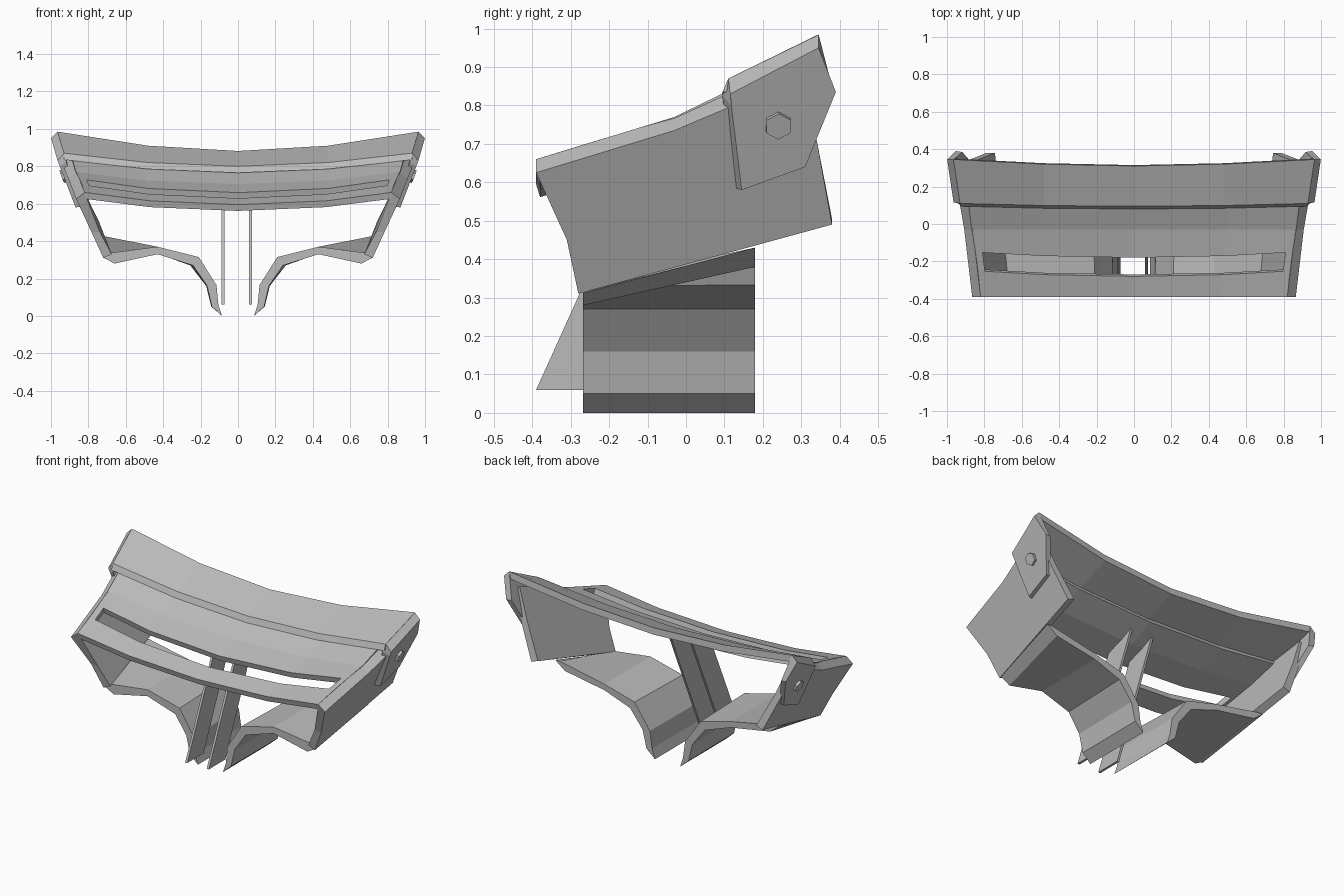
import bpy, bmesh
from mathutils import Vector

cube = bpy.data.objects.get("Cube")
if cube:
    bpy.data.objects.remove(cube, do_unlink=True)

grey = bpy.data.materials.new("mid grey")
grey.use_nodes = True
grey.diffuse_color = (0.5, 0.5, 0.5, 1)
grey.node_tree.nodes["Principled BSDF"].inputs["Base Color"].default_value = (0.5, 0.5, 0.5, 1)


def finish(name, bm):
    bmesh.ops.recalc_face_normals(bm, faces=bm.faces)
    mesh = bpy.data.meshes.new(name)
    bm.to_mesh(mesh)
    bm.free()
    mesh.materials.append(grey)
    obj = bpy.data.objects.new(name, mesh)
    bpy.context.collection.objects.link(obj)
    return obj


def loft(name, sections, mirror=1):
    """Solid through matching closed sections, capped at both ends."""
    bm = bmesh.new()
    loops = [[bm.verts.new((x * mirror, y, z)) for x, y, z in s] for s in sections]
    n = len(loops[0])
    for a, b in zip(loops, loops[1:]):
        for i in range(n):
            j = (i + 1) % n
            bm.faces.new((a[i], a[j], b[j], b[i]))
    bm.faces.new(loops[0])
    bm.faces.new(loops[-1])
    return finish(name, bm)


def side_x(y, z):
    return 0.865 + 0.453 * (z - 0.625) - 0.02 * (y + 0.39)


def flap_x(y, z):
    return 0.965 + 0.38 * (z - 0.83) - 0.05 * (y - 0.11)


# Slotted front panel, rising towards its ends
def end_x(y):
    return 0.82 + 0.13 * (y + 0.39)


def rise(f):
    f = abs(f)
    return 0.035 * f if f < 0.57 else 0.02 + 0.105 * (f - 0.57)


rows = [(-0.39, 0.595), (-0.28, 0.629), (-0.18, 0.659), (-0.03, 0.705), (0.12, 0.778)]
stations = [-1, -0.955, -0.57, 0, 0.57, 0.955, 1]
bm = bmesh.new()
grid = []
for r, (y, z) in enumerate(rows):
    shift = 0.45 if r in (1, 2) else 0
    grid.append([bm.verts.new((f * end_x(y), y + shift * rise(f), z + rise(f)
                               + 0.3 * shift * rise(f))) for f in stations])
for r in range(len(rows) - 1):
    for c in range(len(stations) - 1):
        if r == 1 and 0 < c < 5:
            continue
        bm.faces.new((grid[r][c], grid[r][c + 1], grid[r + 1][c + 1], grid[r + 1][c]))
panel = finish("front_panel", bm)
if panel.data.polygons[0].normal.z < 0:
    panel.data.flip_normals()
solid = panel.modifiers.new("thickness", "SOLIDIFY")
solid.thickness = 0.035
solid.offset = -1

# Rear visor with a folded front lip
visor = []
for k in (-2, -1, 0, 1, 2):
    a, s = abs(k), (k > 0) - (k < 0)
    xf, xr = (0, 0.48, 0.93)[a] * s, (0, 0.48, 0.965)[a] * s
    df, dr = (0, 0.02, 0.07)[a], (0, 0.028, 0.103)[a]
    yf, yr = (0, 0.004, 0.015)[a], (0, 0.01, 0.035)[a]
    visor.append([(xf, 0.095 + yf, 0.80 + df), (xr, 0.31 + yr, 0.882 + dr),
                  (xr, 0.315 + yr, 0.842 + dr), (xf, 0.11 + yf, 0.765 + df),
                  (xf, 0.08 + yf, 0.765 + df)])
loft("visor", visor)

# Outlines of the side panel and visor flap in y and z
side_outer = [(-0.39, 0.625), (-0.31, 0.45), (-0.28, 0.31), (0.38, 0.49),
              (0.34, 0.71), (0.31, 0.87), (0.1, 0.79), (-0.03, 0.735)]
side_lift = [0.035, 0, 0.02, 0.015, 0, 0.02, 0.035, 0.035]
flap_outer = [(0.115, 0.83), (0.345, 0.95), (0.39, 0.835), (0.31, 0.64),
              (0.145, 0.58), (0.118, 0.80)]
flap_inner = [(0.11, 0.87), (0.345, 0.985), (0.385, 0.83), (0.305, 0.643),
              (0.13, 0.585), (0.094, 0.825)]

# Lower wing sections in x and z
wing_front = [(0.085, 0), (0.14, 0.05), (0.165, 0.16), (0.24, 0.27), (0.43, 0.33),
              (0.66, 0.28), (0.72, 0.312), (0.69, 0.336), (0.43, 0.37),
              (0.21, 0.315), (0.115, 0.165), (0.105, 0.06)]
wing_rear = [(0.085, 0), (0.143, 0.05), (0.17, 0.16), (0.255, 0.27), (0.43, 0.333),
             (0.70, 0.38), (0.765, 0.43), (0.735, 0.43), (0.43, 0.37),
             (0.225, 0.315), (0.12, 0.165), (0.105, 0.06)]

# Support fin outline in y and z
fin = [(-0.39, 0.06), (-0.23, 0.06), (0.06, 0.71), (-0.13, 0.635)]

for side, m in (("left", 1), ("right", -1)):
    loft("side_panel_" + side,
         [[(side_x(y, z), y, z) for y, z in side_outer],
          [(side_x(y, z) - 0.045, y, z + d) for (y, z), d in zip(side_outer, side_lift)]], m)
    loft("visor_flap_" + side,
         [[(flap_x(y, z), y, z) for y, z in flap_outer],
          [(flap_x(*o) - 0.035, y, z) for o, (y, z) in zip(flap_outer, flap_inner)]], m)
    loft("lower_wing_" + side,
         [[(x, -0.268, z) for x, z in wing_front],
          [(x, 0.18, z) for x, z in wing_rear]], m)
    fin_x = 0.06 if m > 0 else 0.073
    loft("fin_" + side, [[(x, y, z) for y, z in fin] for x in (fin_x, fin_x + 0.014)], m)

    # Hexagonal bolt head on the flap
    bm = bmesh.new()
    bmesh.ops.create_cone(bm, cap_ends=True, segments=6, radius1=0.036, radius2=0.036, depth=0.03)
    bolt = finish("bolt_" + side, bm)
    bolt.location = (m * flap_x(0.24, 0.75), 0.24, 0.75)
    bolt.rotation_mode = "QUATERNION"
    bolt.rotation_quaternion = Vector((m, 0.05 * 1, -0.38)).to_track_quat("Z", "Y")
